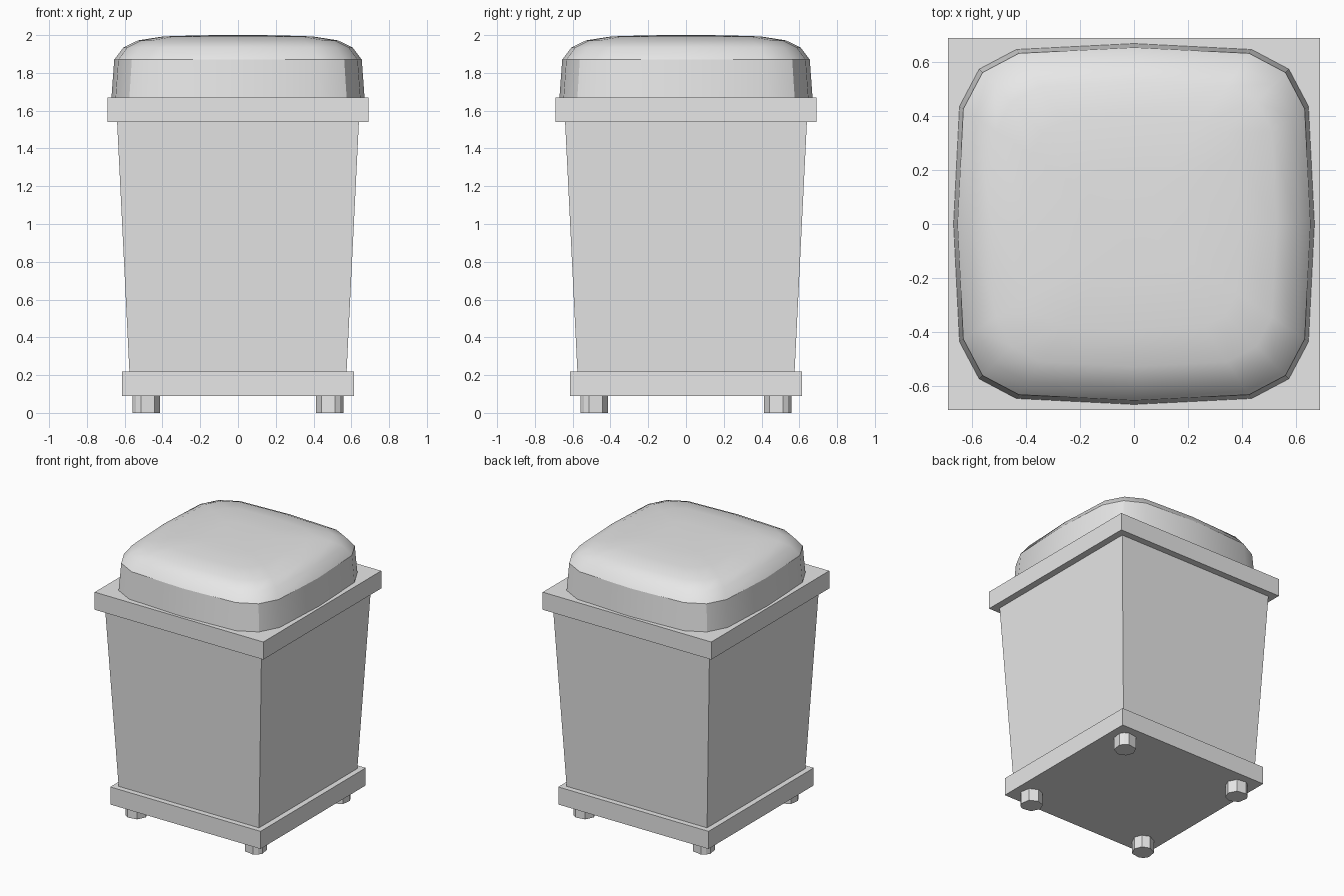
import bpy
import bmesh
from math import sin, cos, radians

cube = bpy.data.objects.get("Cube")
if cube:
    bpy.data.objects.remove(cube, do_unlink=True)

grey = bpy.data.materials.new("light_grey")
grey.use_nodes = True
grey.diffuse_color = (0.8, 0.8, 0.8, 1)
grey.node_tree.nodes["Principled BSDF"].inputs["Base Color"].default_value = (0.8, 0.8, 0.8, 1)


def loft(name, rings):
    """Skin a stack of equal rings of points and cap both ends."""
    bm = bmesh.new()
    loops = [[bm.verts.new(p) for p in ring] for ring in rings]
    n = len(loops[0])
    for low, high in zip(loops, loops[1:]):
        for i in range(n):
            j = (i + 1) % n
            bm.faces.new((low[i], low[j], high[j], high[i]))
    bm.faces.new(loops[0][::-1])
    bm.faces.new(loops[-1])
    bmesh.ops.recalc_face_normals(bm, faces=bm.faces[:])
    mesh = bpy.data.meshes.new(name)
    bm.to_mesh(mesh)
    bm.free()
    obj = bpy.data.objects.new(name, mesh)
    bpy.context.collection.objects.link(obj)
    mesh.materials.append(grey)
    return obj


def square(half, z):
    return [(-half, -half, z), (half, -half, z), (half, half, z), (-half, half, z)]


# Plinth, tapered body and collar
loft("base_plate", [square(0.615, 0.09), square(0.615, 0.22)])
loft("body", [square(0.575, 0.22), square(0.64, 1.54)])
loft("collar", [square(0.69, 1.54), square(0.69, 1.67)])

# Domed lid: rounded-square outline, shrunk ring by ring towards the top
quarter = [(0.67, 0), (0.648, 0.437), (0.575, 0.575), (0.437, 0.648)]
outline = []
for turn in range(4):
    outline += quarter
    quarter = [(-y, x) for x, y in quarter]
profile = [(1, 1.67), (0.978, 1.87), (0.905, 1.935), (0.79, 1.972),
           (0.59, 1.993), (0.3, 1.999), (0.05, 2.0)]
lid = loft("lid", [[(x * s, y * s, z) for x, y in outline] for s, z in profile])
bpy.ops.object.select_all(action="DESELECT")
lid.select_set(True)
bpy.context.view_layer.objects.active = lid
bpy.ops.object.shade_smooth_by_angle(angle=radians(30))

# Eight-sided feet, each turned towards its own corner
angles = [0, 26, 82, 135, 180, 225, 278, 334]
corners = [("front_left", 315), ("front_right", 225), ("back_left", 45), ("back_right", 135)]
for label, heading in corners:
    cx = 0.69 * cos(radians(heading))
    cy = 0.69 * sin(radians(heading))
    rings = [[(cx + 0.075 * cos(radians(heading + a)),
               cy + 0.075 * sin(radians(heading + a)), z) for a in angles]
             for z in (0, 0.09)]
    loft(label + "_foot", rings)
